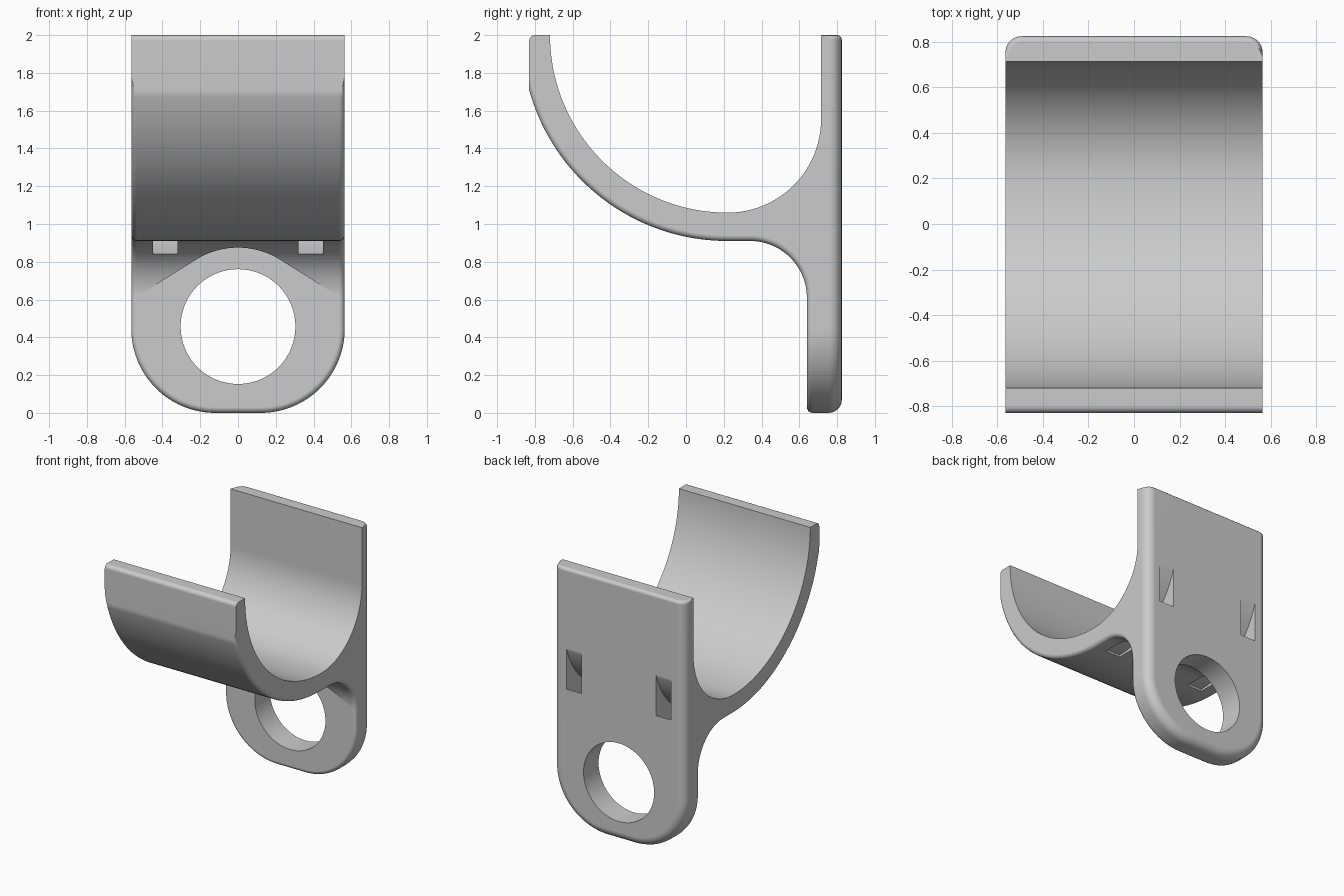
import bpy, bmesh, math
from mathutils import Vector

if "Cube" in bpy.data.objects:
    bpy.data.objects.remove(bpy.data.objects["Cube"])

W = 0.565            # half width
BACK, FRONT = 0.825, 0.64   # plate faces in y


def arc(cx, cy, r, a0, a1, n):
    return [(cx + r * math.cos(math.radians(a0 + (a1 - a0) * i / n)),
             cy + r * math.sin(math.radians(a0 + (a1 - a0) * i / n))) for i in range(n + 1)]


def prism(name, pts, axis, lo, hi):
    """Extrude a 2D outline along x (points are y,z) or along y (points are x,z)."""
    bm = bmesh.new()
    place = (lambda p, t: (t, p[0], p[1])) if axis == 'x' else (lambda p, t: (p[0], t, p[1]))
    base = bm.faces.new([bm.verts.new(place(p, lo)) for p in pts])
    out = bmesh.ops.extrude_face_region(bm, geom=[base])['geom']
    step = Vector((hi - lo, 0, 0)) if axis == 'x' else Vector((0, hi - lo, 0))
    bmesh.ops.translate(bm, vec=step, verts=[v for v in out if isinstance(v, bmesh.types.BMVert)])
    bmesh.ops.recalc_face_normals(bm, faces=bm.faces)
    mesh = bpy.data.meshes.new(name)
    bm.to_mesh(mesh)
    bm.free()
    obj = bpy.data.objects.new(name, mesh)
    bpy.context.collection.objects.link(obj)
    return obj


def apply_boolean(obj, cutter, operation):
    mod = obj.modifiers.new(operation.lower(), 'BOOLEAN')
    mod.operation, mod.object, mod.solver = operation, cutter, 'EXACT'
    bpy.context.view_layer.objects.active = obj
    bpy.ops.object.modifier_apply(modifier=mod.name)
    bpy.data.objects.remove(cutter)


def round_edges(bm, test, radius, segments):
    edges = [e for e in bm.edges if len(e.link_faces) == 2 and test(e)]
    bmesh.ops.bevel(bm, geom=edges, offset=radius, segments=segments, profile=0.5,
                    affect='EDGES', clamp_overlap=False)


# Side profile: cradle, back plate and the fillet joining them
profile = [(-0.72, 2.0)]
profile += arc(0.22, 2.0, 0.94, 180, 270, 40)[1:]          # inner cradle
profile += arc(0.22, 1.555, 0.495, 270, 360, 24)[1:]       # sweep up to plate
profile += [(0.715, 2.0), (BACK, 2.0), (BACK, -0.2), (FRONT, -0.2)]
profile += arc(0.34, 0.61, 0.30, 0, 90, 20)                # fillet under cradle
kink = 180 + math.degrees(math.acos(1.05 / 1.09))
profile += arc(0.22, 2.0, 1.09, 270, kink, 36)             # outer cradle
profile += arc(-0.80, 1.97, 0.03, 180, 90, 5)              # rounded lip
hook = prism("hanger_hook", profile, 'x', -0.8, 0.8)

# Front outline with large rounded bottom corners
R = 0.445
outline = [(-W, 2.5)] + arc(-W + R, R, R, 180, 270, 24) + arc(W - R, R, R, 270, 360, 24) + [(W, 2.5)]
apply_boolean(hook, prism("outline_cutter", outline, 'y', -2, 2), 'INTERSECT')

# Rounded outer edges
bm = bmesh.new()
bm.from_mesh(hook.data)
bmesh.ops.remove_doubles(bm, verts=bm.verts, dist=1e-5)


def sharp(e):
    return e.calc_face_angle(0) > math.radians(50)


def back_rim(e):
    return sharp(e) and all(abs(v.co.y - BACK) < 1e-3 for v in e.verts) \
        and min(v.co.z for v in e.verts) < 1.99


def under_rim(e):
    for v in e.verts:
        x, y, z = v.co
        on_cradle = abs(math.hypot(y - 0.22, z - 2.0) - 1.09) < 3e-3 and y < 0.23
        on_fillet = abs(math.hypot(y - 0.34, z - 0.61) - 0.30) < 3e-3 and y > 0.33 and z > 0.6
        on_plate = abs(y - FRONT) < 1e-3 and z < 0.62
        if not (on_cradle or on_fillet or on_plate):
            return False
    return sharp(e)


def top_back(e):
    return sharp(e) and all(v.co.z > 1.999 and v.co.y > 0.74 for v in e.verts)


round_edges(bm, back_rim, 0.07, 6)
round_edges(bm, under_rim, 0.03, 4)
round_edges(bm, top_back, 0.025, 3)
bm.to_mesh(hook.data)
bm.free()

# Clearance around the hole, cut into the fillet
t = math.radians(32)
tx, tz = 0.418 * math.sin(t), 0.457 + 0.418 * math.cos(t)
end_z = tz - math.tan(t) * (0.56 - tx)
relief = [(0.56, end_z)] + arc(0, 0.457, 0.418, 58, 122, 24) + [(-0.56, end_z)]
apply_boolean(hook, prism("relief_cutter", relief, 'y', 0.25, FRONT - 0.0005), 'DIFFERENCE')

# Large round hole through the plate
apply_boolean(hook, prism("hole_cutter", arc(0, 0.457, 0.304, 0, 354.375, 63), 'y', 0.3, 1.2), 'DIFFERENCE')

# Pair of curved strap slots from the back to the underside
slot = arc(0.22, 1.555, 0.78, -90, 0, 30) + arc(0.22, 1.555, 0.63, 0, -90, 30)
for side in (-1, 1):
    a, b = sorted((side * 0.32, side * 0.45))
    apply_boolean(hook, prism("slot_cutter", slot, 'x', a, b), 'DIFFERENCE')

# Finish
grey = bpy.data.materials.new("light_grey")
grey.diffuse_color = (0.6, 0.6, 0.6, 1)
grey.use_nodes = True
grey.node_tree.nodes["Principled BSDF"].inputs["Base Color"].default_value = grey.diffuse_color
hook.data.materials.clear()
hook.data.materials.append(grey)
bpy.context.view_layer.objects.active = hook
hook.select_set(True)
bpy.ops.object.shade_smooth_by_angle(angle=math.radians(30))
weighted = hook.modifiers.new("clean_shading", 'WEIGHTED_NORMAL')
weighted.keep_sharp = True
